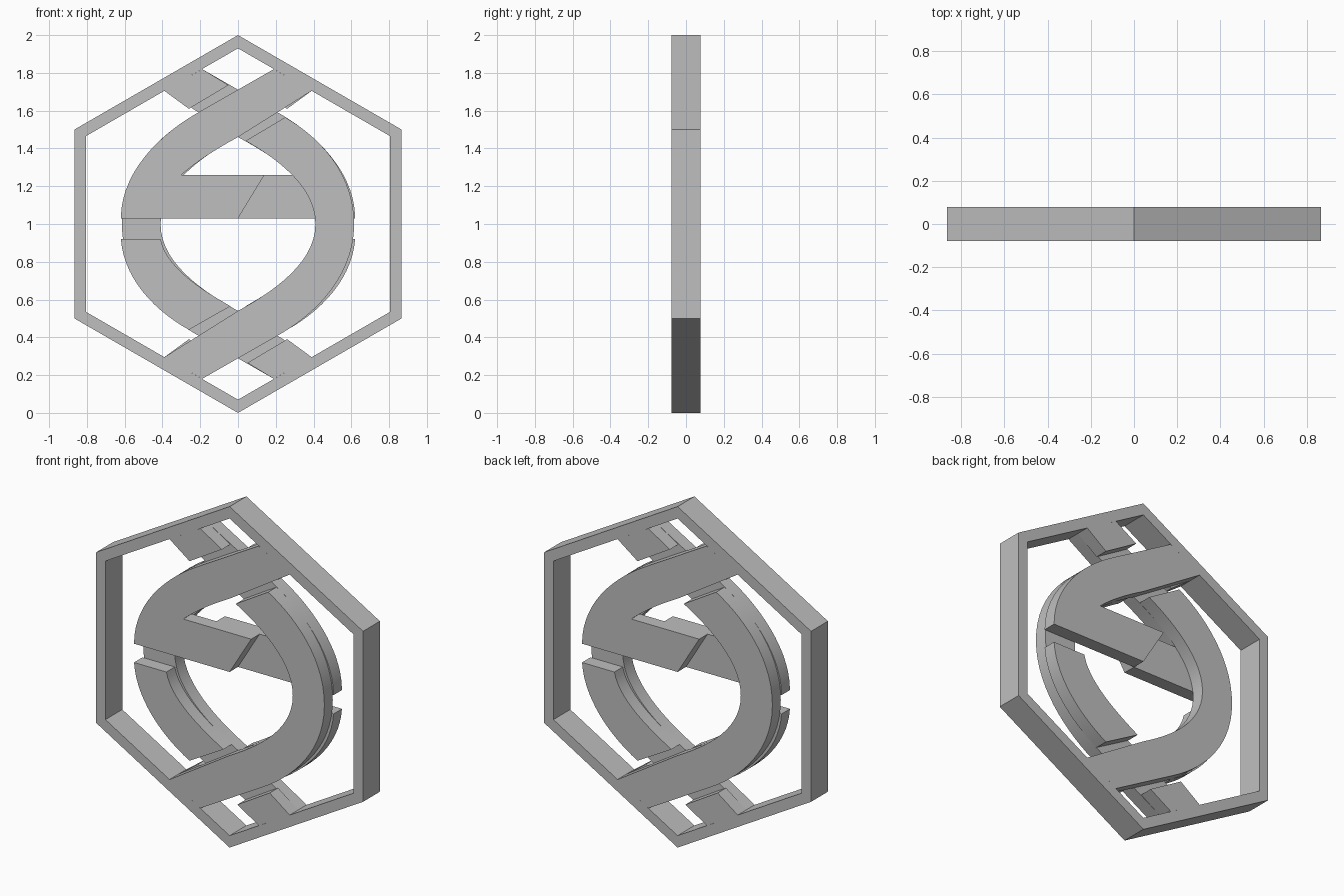
import bpy, bmesh, math
from mathutils import Vector

cube = bpy.data.objects.get("Cube")
if cube:
    bpy.data.objects.remove(cube, do_unlink=True)

HALF = 0.078   # half the total depth
STEPS = 14     # segments per curved edge

grey = bpy.data.materials.new("plain grey")
grey.use_nodes = True
grey.diffuse_color = (0.52, 0.52, 0.52, 1)
grey.node_tree.nodes["Principled BSDF"].inputs["Base Color"].default_value = grey.diffuse_color


def finish(name, bm):
    bmesh.ops.recalc_face_normals(bm, faces=bm.faces)
    mesh = bpy.data.meshes.new(name)
    bm.to_mesh(mesh)
    bm.free()
    mesh.materials.append(grey)
    obj = bpy.data.objects.new(name, mesh)
    bpy.context.collection.objects.link(obj)
    bpy.ops.object.select_all(action='DESELECT')
    obj.select_set(True)
    bpy.context.view_layer.objects.active = obj
    bpy.ops.object.shade_smooth_by_angle(angle=math.radians(25))
    return obj


def arc(a, b, c, d):
    """Points of a cubic curve from a to d, with handles b and c."""
    pts = []
    for i in range(STEPS + 1):
        t = i / STEPS
        s = 1 - t
        pts.append(s**3 * Vector(a) + 3*s*s*t * Vector(b) + 3*s*t*t * Vector(c) + t**3 * Vector(d))
    return pts


def flip(pts):
    """Mirror an outline top to bottom."""
    return [(p[0], 2 - p[1]) for p in pts]


def strand(name, outline):
    """Make one front-layer plate and its half-turned twin in the back layer."""
    for side, turn in (("front", 1), ("back", -1)):
        bm = bmesh.new()
        face = bm.faces.new([bm.verts.new((turn * x, -turn * HALF, z)) for x, z in outline])
        out = bmesh.ops.extrude_face_region(bm, geom=[face])
        moved = [v for v in out["geom"] if isinstance(v, bmesh.types.BMVert)]
        bmesh.ops.translate(bm, verts=moved, vec=(0, turn * HALF, 0))
        finish(f"{side}_{name}", bm)


# Hexagonal frame
bm = bmesh.new()
rings = []
for radius, y in ((1, -HALF), (1, HALF), (0.93, HALF), (0.93, -HALF)):
    rings.append([bm.verts.new((radius * math.sin(k * math.pi / 3), y,
                                1 + radius * math.cos(k * math.pi / 3))) for k in range(6)])
for i in range(4):
    r, s = rings[i], rings[(i + 1) % 4]
    for k in range(6):
        n = (k + 1) % 6
        bm.faces.new((r[k], r[n], s[n], s[k]))
finish("hexagon_frame", bm)

# Upper arm that sweeps round into the slanted middle bar
strand("upper_arm_and_bar",
       [(0.39, 1.705), (0.19, 1.82)]
       + arc((-0.22, 1.585), (-0.42, 1.47), (-0.62, 1.27), (-0.62, 1.03))
       + [(0, 1.03), (0.14, 1.26)]
       + arc((-0.30, 1.26), (-0.22, 1.33), (-0.12, 1.395), (0, 1.46)))

# Long side arc running down into the lower arm
strand("side_arc_and_lower_arm",
       arc((0.25, 1.565), (0.43, 1.46), (0.615, 1.27), (0.615, 1))
       + arc((0.615, 1), (0.615, 0.73), (0.42, 0.53), (0.22, 0.415))[1:]
       + [(-0.19, 0.18), (-0.39, 0.295)]
       + arc((0, 0.54), (0.2, 0.65), (0.41, 0.8), (0.41, 1))
       + arc((0.41, 1), (0.41, 1.2), (0.2, 1.35), (0.04, 1.44))[1:])

# Short arc below the end of the upper arm
strand("short_arc",
       arc((-0.62, 0.92), (-0.605, 0.71), (-0.44, 0.54), (-0.26, 0.44))
       + arc((-0.04, 0.565), (-0.19, 0.65), (-0.38, 0.77), (-0.41, 0.92)))

# Stubs beside the crossings
stub = [(-0.39, 1.705), (-0.19, 1.82), (-0.05, 1.735), (-0.26, 1.61)]
strand("upper_stub", stub)
strand("lower_stub", [(-x, z) for x, z in flip(stub)])
